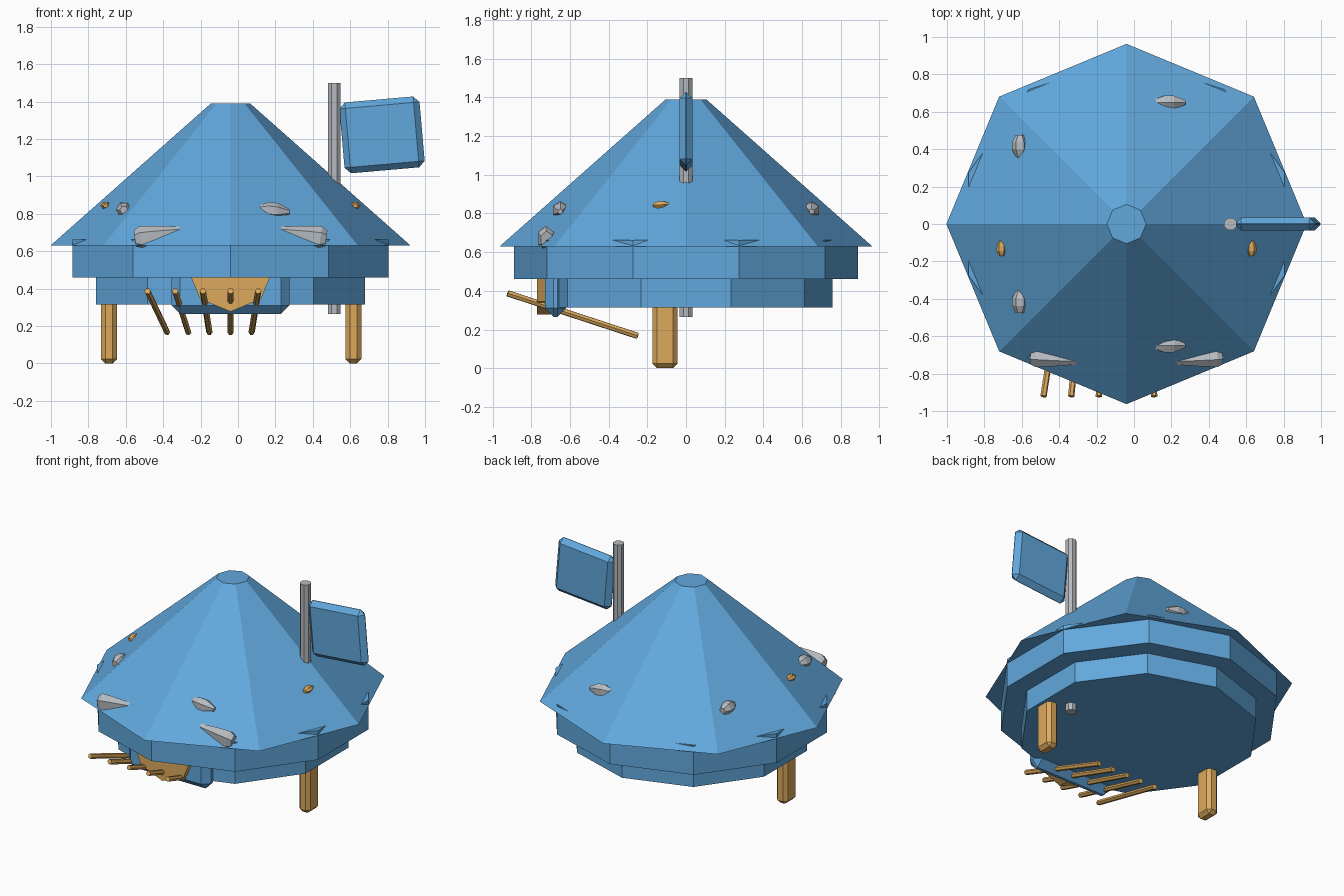
import bpy, bmesh, math
from mathutils import Vector

if "Cube" in bpy.data.objects:
    bpy.data.objects.remove(bpy.data.objects["Cube"])


def material(name, rgb):
    m = bpy.data.materials.new(name)
    m.use_nodes = True
    m.diffuse_color = (*rgb, 1)
    m.node_tree.nodes["Principled BSDF"].inputs["Base Color"].default_value = (*rgb, 1)
    return m


BLUE = material("sky blue", (0.12, 0.39, 0.72))
WOOD = material("warm wood", (0.72, 0.40, 0.11))
GREY = material("stone grey", (0.47, 0.50, 0.53))
CX = -0.04  # body axis


def finish(name, bm, mat):
    bmesh.ops.recalc_face_normals(bm, faces=bm.faces)
    mesh = bpy.data.meshes.new(name)
    bm.to_mesh(mesh)
    bm.free()
    mesh.materials.append(mat)
    ob = bpy.data.objects.new(name, mesh)
    bpy.context.collection.objects.link(ob)
    return ob


def rod(name, mat, start, end, profile, sides, squash=(1, 1), turn=0):
    """Loft a polygon along start-end; profile holds (fraction, radius)."""
    start, end = Vector(start), Vector(end)
    rot = Vector((0, 0, 1)).rotation_difference(end - start)
    bm = bmesh.new()
    rings = []
    for t, r in profile:
        ring = []
        for i in range(sides):
            a = math.radians(turn) + math.tau * i / sides
            offset = Vector((r * math.cos(a) * squash[0], r * math.sin(a) * squash[1], 0))
            ring.append(bm.verts.new(start.lerp(end, t) + rot @ offset))
        rings.append(ring)
    for a, b in zip(rings, rings[1:]):
        for i in range(sides):
            j = (i + 1) % sides
            bm.faces.new((a[i], a[j], b[j], b[i]))
    bm.faces.new(rings[0])
    bm.faces.new(rings[-1])
    return finish(name, bm, mat)


def block(name, mat, centre, size, bevel, tilt=0):
    """Box with chamfered edges."""
    bm = bmesh.new()
    bmesh.ops.create_cube(bm, size=1)
    bmesh.ops.scale(bm, vec=size, verts=bm.verts)
    ob = finish(name, bm, mat)
    ob.location = centre
    ob.rotation_euler.y = math.radians(tilt)
    mod = ob.modifiers.new("chamfer", "BEVEL")
    mod.width = bevel
    mod.segments = 1
    return ob


# Body: roof cone over two stepped drums
rod("roof", BLUE, (CX, 0, 0.63), (CX, 0, 1.39), [(0, 0.963), (1, 0.105)], 8)
rod("upper_drum", BLUE, (CX, 0, 0.46), (CX, 0, 0.663), [(0, 0.889), (1, 0.889)], 10, turn=90)
rod("lower_drum", BLUE, (CX, 0, 0.315), (CX, 0, 0.47), [(0, 0.757), (1, 0.757)], 10, turn=90)

# Front plate and wooden disc
block("front_plate", BLUE, (CX, -0.675, 0.42), (0.63, 0.11, 0.31), 0.045)
rod("front_disc", WOOD, (CX, -0.70, 0.507), (CX, -0.77, 0.507), [(0, 0.23), (1, 0.23)], 8)

# Legs
for side, x in (("right", -0.69), ("left", 0.617)):
    block(side + "_leg", WOOD, (x, -0.108, 0.225), (0.085, 0.13, 0.45), 0.023)

# Fan of sticks under the front
for i in range(5):
    k = i - 3
    rod(f"stick_{i + 1}", WOOD, (CX + 0.148 * k, -0.922, 0.387), (CX + 0.113 * k, -0.25, 0.167),
        [(0, 0.017), (1, 0.017)], 6)

# Flag pole and flag
rod("flag_pole", GREY, (0.515, 0, 0.265), (0.515, 0, 1.5), [(0, 0.036), (1, 0.036)], 8, turn=22.5)
block("flag", BLUE, (0.77, 0, 1.222), (0.43, 0.068, 0.38), 0.032, tilt=-5)

# Tapered stones above the front corners
for side, s in (("right", -1), ("left", 1)):
    rod(side + "_brow_stone", GREY, (CX + 0.51 * s, -0.72, 0.665), (CX + 0.25 * s, -0.735, 0.708),
        [(0, 0.045), (0.12, 0.064), (0.45, 0.052), (1, 0.024)], 6, (1, 0.75))

# Rocks and pegs half sunk in the roof
ROCK = [(0, 0.022), (0.3, 0.042), (0.6, 0.042), (1, 0.014)]
for place, s in (("front", -1), ("back", 1)):
    rod(place + "_left_rock", GREY, (0.115, 0.65 * s, 0.825), (0.275, 0.65 * s, 0.81), ROCK, 6)
    rod(place + "_right_rock", GREY, (-0.61, 0.475 * s, 0.82), (-0.61, 0.345 * s, 0.825), ROCK, 6)
for side, s in (("right", -1), ("left", 1)):
    x = CX + 0.668 * s
    rod(side + "_peg", WOOD, (x, -0.17, 0.843), (x, -0.085, 0.847),
        [(0, 0.013), (0.3, 0.027), (0.65, 0.025), (1, 0.01)], 6, (1, 0.8))
